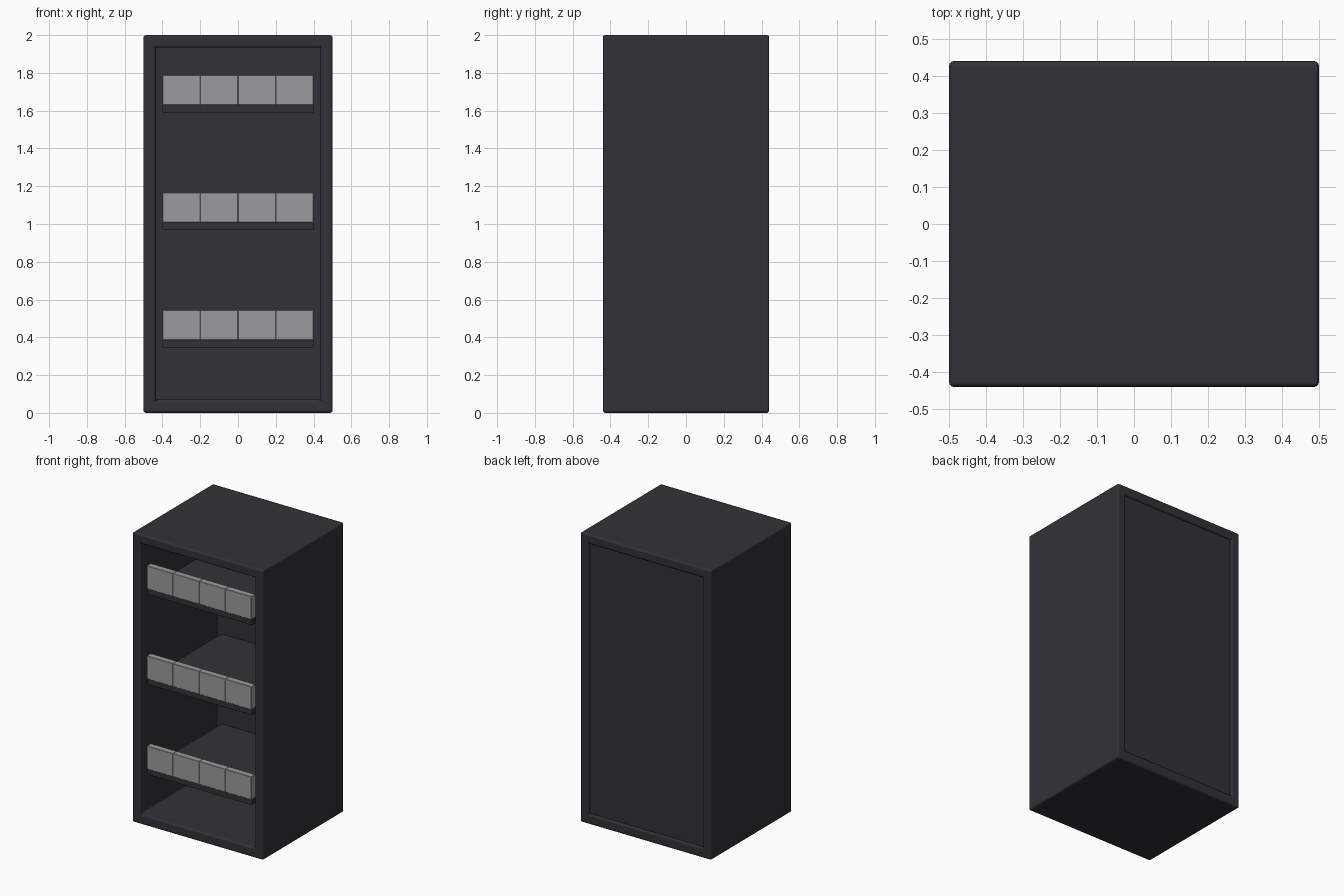
import bpy, bmesh
from mathutils import Vector

if "Cube" in bpy.data.objects:
    bpy.data.objects.remove(bpy.data.objects["Cube"])


def material(name, rgb):
    m = bpy.data.materials.new(name)
    m.diffuse_color = (*rgb, 1)
    m.use_nodes = True
    m.node_tree.nodes["Principled BSDF"].inputs["Base Color"].default_value = m.diffuse_color
    return m


DARK = material("charcoal", (0.031, 0.031, 0.040))
GREY = material("strip grey", (0.33, 0.33, 0.34))


def finish(name, bm, mat, bevel, segments=2):
    bmesh.ops.recalc_face_normals(bm, faces=bm.faces)
    mesh = bpy.data.meshes.new(name)
    bm.to_mesh(mesh)
    bm.free()
    ob = bpy.data.objects.new(name, mesh)
    bpy.context.collection.objects.link(ob)
    mesh.materials.append(mat)
    if bevel:
        mod = ob.modifiers.new("Bevel", "BEVEL")
        mod.width, mod.segments = bevel, segments
        mod.limit_method = "ANGLE"
    return ob


def box(name, lo, hi, mat, bevel=0.0, segments=2):
    bm = bmesh.new()
    bmesh.ops.create_cube(bm, size=1)
    lo, hi = Vector(lo), Vector(hi)
    for v in bm.verts:
        v.co = Vector(lo[i] + (v.co[i] + 0.5) * (hi[i] - lo[i]) for i in range(3))
    return finish(name, bm, mat, bevel, segments)


def cabinet_shell():
    # Rectangular tube open at front and back
    outer = [(-0.5, 0), (0.5, 0), (0.5, 2), (-0.5, 2)]
    inner = [(-0.435, 0.07), (0.435, 0.07), (0.435, 1.935), (-0.435, 1.935)]
    bm = bmesh.new()
    rings = [[bm.verts.new((x, y, z)) for x, z in loop]
             for y, loop in ((-0.44, outer), (0.44, outer), (0.44, inner), (-0.44, inner))]
    for a, b in zip(rings, rings[1:] + rings[:1]):
        for i in range(4):
            j = (i + 1) % 4
            bm.faces.new((a[i], a[j], b[j], b[i]))
    return finish("cabinet_shell", bm, DARK, 0.012, 3)


cabinet_shell()

# Back panel, slightly recessed from the rear frame
box("back_panel", (-0.437, 0.39, 0.068), (0.437, 0.425, 1.937), DARK)

# Three shelves, each with a segmented grey front strip
for n, z in enumerate((0.345, 0.967, 1.589), 1):
    box(f"shelf_{n}", (-0.4, -0.42, z), (0.4, 0.392, z + 0.042), DARK, 0.005)
    for k in range(4):
        x = -0.4 + 0.2 * k
        box(f"front_strip_{n}_{k + 1}", (x, -0.425, z + 0.042),
            (x + 0.2, -0.38, z + 0.2), GREY, 0.002, 1)
